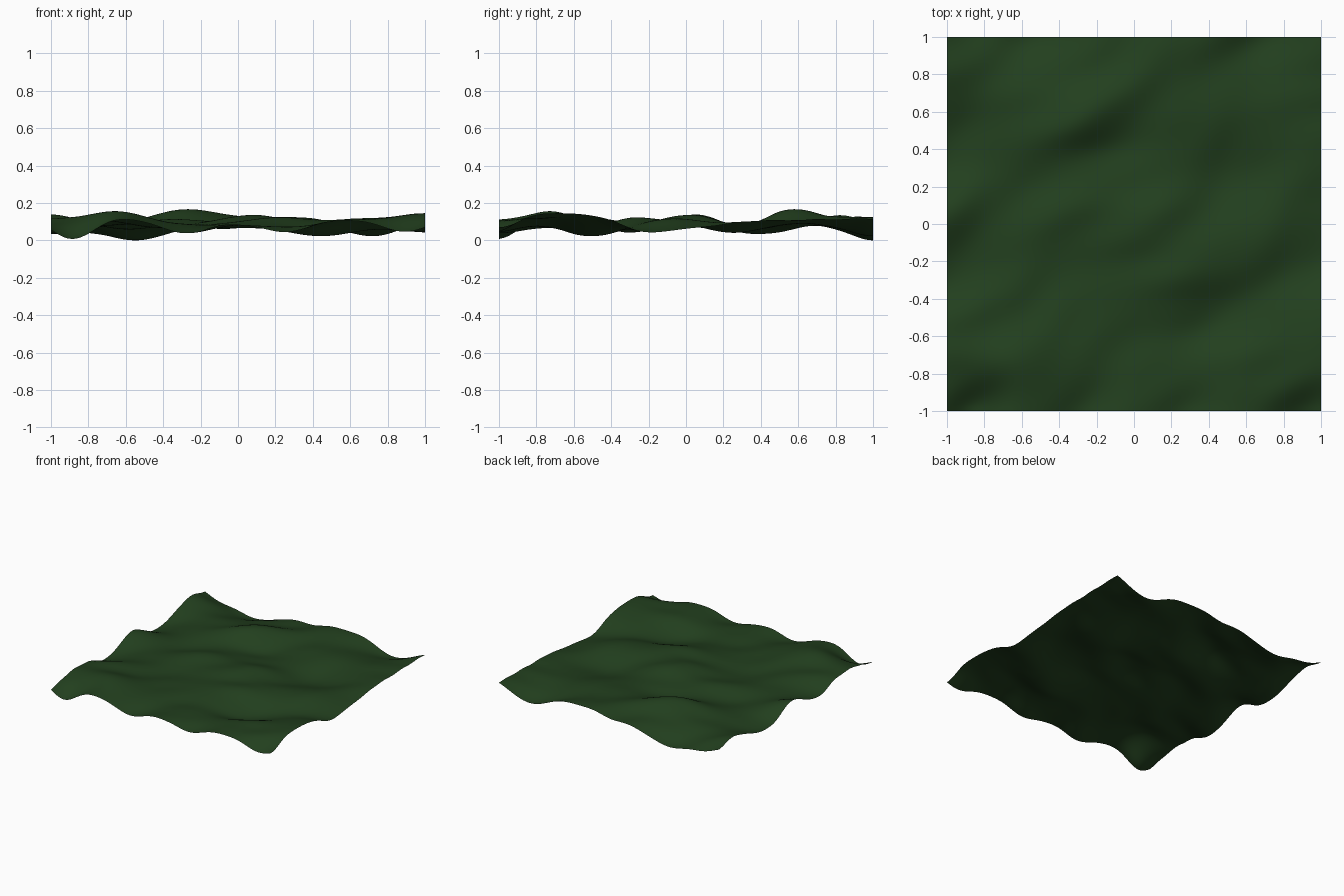
import bpy, math
from mathutils import Vector

if "Cube" in bpy.data.objects:
    bpy.data.objects.remove(bpy.data.objects["Cube"])

MEAN = 0.09
GRAIN = math.radians(32)          # direction the ridges run
LONG, SHORT = 0.27, 0.15          # bump size along and across the grain
CELLS = 90

# Border heights, evenly spaced from -1 to 1
FRONT = [.073, .003, .085, .115, .11, .06, .045, .085, .088, .075, .048, .085, .112, .11, .092, .05, .08]
BACK = [.11, .055, .045, .012, .012, .045, .078, .095, .093, .127, .132, .124, .105, .045, .033, .066, .125]
LEFT = [.073, .09, .118, .12, .108, .06, .053, .09, .137, .133, .062, .045, .052, .095, .13, .14, .112]
RIGHT = [.08, .12, .15, .152, .138, .11, .056, .055, .066, .083, .1, .112, .115, .118, .12, .122, .125]

# Interior crests and hollows (x, y, z)
FEATURES = [
    (-.27, .58, .177), (-.1, .38, .07), (.08, .76, .13), (.45, -.5, .026),
    (.23, -.27, .13), (.57, -.74, .12), (-.33, .09, .12), (-.83, -.42, .12),
    (.35, .6, .12), (.52, .25, .045), (-.54, .42, .11), (-.72, -.78, .157),
    (.09, .02, .145), (.7, -.05, .125), (0, -.6, .075), (-.3, -.72, .095),
    (-.62, .2, .065), (-.4, -.25, .075), (.5, .8, .085), (-.65, .75, .08),
]

pts = list(FEATURES)
for i in range(17):
    t = -1 + i / 8
    pts += [(t, -1, FRONT[i]), (t, 1, BACK[i])]
    if 0 < i < 16:
        pts += [(-1, t, LEFT[i]), (1, t, RIGHT[i])]

C, S = math.cos(GRAIN), math.sin(GRAIN)


def kernel(dx, dy):
    u, v = (dx * C + dy * S) / LONG, (dy * C - dx * S) / SHORT
    return math.exp(-(u * u + v * v))


def solve(a, b):
    """Gaussian elimination for a symmetric positive system."""
    n = len(b)
    for i in range(n):
        for j in range(i + 1, n):
            f = a[j][i] / a[i][i]
            if f:
                a[j] = [p - f * q for p, q in zip(a[j], a[i])]
                b[j] -= f * b[i]
    x = [0] * n
    for i in reversed(range(n)):
        x[i] = (b[i] - sum(a[i][k] * x[k] for k in range(i + 1, n))) / a[i][i]
    return x


# Fit smooth grain-aligned bumps through all the heights
matrix = [[kernel(p[0] - q[0], p[1] - q[1]) + (0.03 if i == j else 0)
           for j, q in enumerate(pts)] for i, p in enumerate(pts)]
weights = solve(matrix, [p[2] - MEAN for p in pts])


def height(x, y):
    z = MEAN + sum(w * kernel(x - p[0], y - p[1]) for w, p in zip(weights, pts))
    # fine ripples along the grain
    u, v = x * C + y * S, y * C - x * S
    z += 0.003 * math.sin(24 * v + 2 * math.sin(5 * u)) * math.sin(7 * u + 3 * v)
    return min(max(z, 0), 0.18)


# Rolling ground sheet
bpy.ops.mesh.primitive_grid_add(x_subdivisions=CELLS, y_subdivisions=CELLS, size=2)
ground = bpy.context.object
ground.name = "grass_terrain"
for v in ground.data.vertices:
    v.co.z = height(v.co.x, v.co.y)
low = min(v.co.z for v in ground.data.vertices)
for v in ground.data.vertices:
    v.co.z -= low
bpy.ops.object.shade_smooth()

# Dark green grass colour
grass = bpy.data.materials.new("grass_green")
grass.diffuse_color = (0.016, 0.05, 0.013, 1)
grass.use_nodes = True
grass.node_tree.nodes["Principled BSDF"].inputs["Base Color"].default_value = grass.diffuse_color
ground.data.materials.append(grass)
